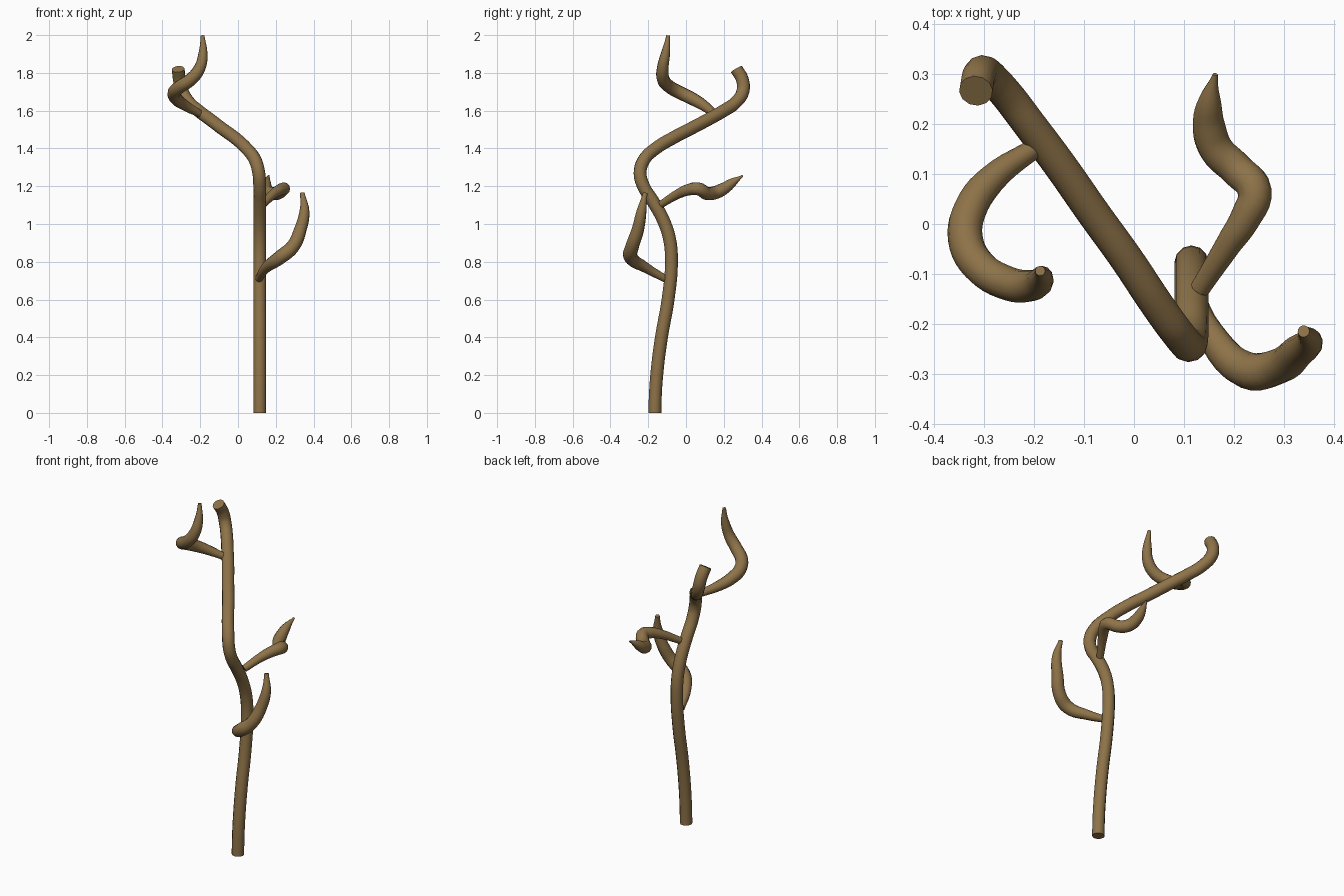
import bpy

bark = bpy.data.materials.new("brown bark")
bark.diffuse_color = (0.27, 0.17, 0.065, 1)


def limb(name, points):
    """Round tapered tube through (x, y, z, radius) points."""
    cu = bpy.data.curves.new(name, 'CURVE')
    cu.dimensions = '3D'
    cu.bevel_depth = 1.0
    cu.bevel_resolution = 4
    cu.resolution_u = 5
    cu.use_fill_caps = True
    sp = cu.splines.new('BEZIER')
    sp.radius_interpolation = 'CARDINAL'
    sp.bezier_points.add(len(points) - 1)
    for bp, (x, y, z, r) in zip(sp.bezier_points, points):
        bp.co = (x, y, z)
        bp.radius = r
        bp.handle_left_type = bp.handle_right_type = 'AUTO'
    ob = bpy.data.objects.new(name, cu)
    bpy.context.collection.objects.link(ob)
    bpy.ops.object.select_all(action='DESELECT')
    ob.select_set(True)
    bpy.context.view_layer.objects.active = ob
    bpy.ops.object.convert(target='MESH')
    ob = bpy.context.view_layer.objects.active
    ob.data.materials.clear()
    ob.data.materials.append(bark)
    bpy.ops.object.shade_smooth_by_angle(angle=0.7)
    return ob


# Main stem: constant thickness, winding upward
R = 0.034
stem = [(.115, -.165, 0), (.115, -.164, .05), (.115, -.155, .2), (.115, -.13, .4),
        (.115, -.095, .6), (.115, -.077, .8), (.115, -.087, .92), (.115, -.12, 1.02),
        (.115, -.175, 1.12), (.115, -.225, 1.2), (.11, -.243, 1.27), (.09, -.222, 1.34),
        (.045, -.16, 1.4), (-.015, -.07, 1.455), (-.08, .02, 1.502), (-.15, .12, 1.555),
        (-.21, .2, 1.6), (-.26, .265, 1.645), (-.297, .302, 1.705), (-.31, .298, 1.765),
        (-.317, .267, 1.82)]
limb("main_stem", [(*p, R) for p in stem])

# Lower side branch
limb("lower_branch", [
    (.11, -.11, .71, .02), (.15, -.215, .77, .028), (.225, -.293, .825, .037),
    (.29, -.285, .88, .036), (.33, -.255, .97, .033), (.352, -.235, 1.07, .026),
    (.34, -.215, 1.165, .012)])

# Middle side branch
limb("middle_branch", [
    (.132, -.13, 1.105, .02), (.19, -.04, 1.16, .026), (.225, .015, 1.182, .031),
    (.242, .065, 1.186, .034), (.205, .11, 1.162, .035), (.165, .15, 1.165, .035),
    (.15, .2, 1.187, .032), (.152, .25, 1.222, .022), (.163, .3, 1.255, .005)])

# Upper side branch
limb("upper_branch", [
    (-.195, .155, 1.58, .02), (-.285, .09, 1.63, .029), (-.328, .03, 1.665, .034),
    (-.338, -.03, 1.695, .035), (-.31, -.085, 1.725, .035), (-.25, -.12, 1.765, .034),
    (-.203, -.123, 1.825, .031), (-.185, -.107, 1.91, .023), (-.188, -.094, 1.998, .01)])
